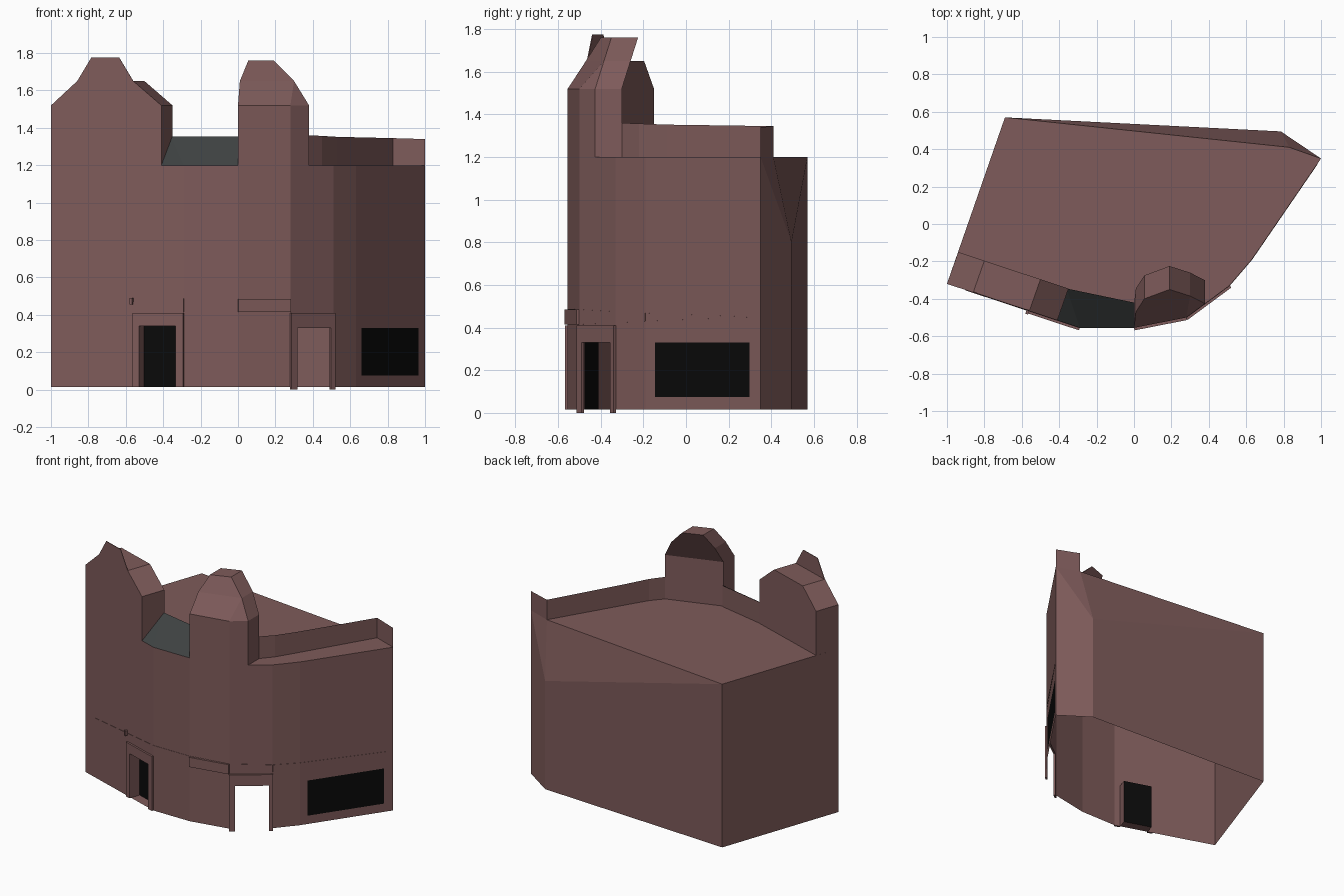
import bpy, bmesh
from mathutils import Vector

cube = bpy.data.objects.get("Cube")
if cube:
    bpy.data.objects.remove(cube)


def material(name, rgb):
    m = bpy.data.materials.new(name)
    m.use_nodes = True
    m.diffuse_color = (*rgb, 1)
    m.node_tree.nodes["Principled BSDF"].inputs["Base Color"].default_value = (*rgb, 1)
    return m


BRICK = material("dusky_brick", (0.21, 0.105, 0.103))
SLATE = material("dark_slate", (0.05, 0.056, 0.056))
BLACK = material("black_glass", (0.003, 0.003, 0.003))
BASE, ROOF = 0.015, 1.2


def make(name, faces, mat=BRICK):
    """Build an object from a list of polygons, welding shared corners."""
    bm = bmesh.new()
    for f in faces:
        bm.faces.new([bm.verts.new(p) for p in f])
    bmesh.ops.remove_doubles(bm, verts=bm.verts, dist=0.0005)
    if len(faces) > 1:
        bmesh.ops.recalc_face_normals(bm, faces=bm.faces)
    mesh = bpy.data.meshes.new(name)
    bm.to_mesh(mesh)
    bm.free()
    mesh.materials.append(mat)
    obj = bpy.data.objects.new(name, mesh)
    bpy.context.collection.objects.link(obj)
    return obj


def at(p, z):
    return (p[0], p[1], z)


def quad(p, q, z0, z1):
    return [at(p, z0), at(q, z0), at(q, z1), at(p, z1)]


def lerp(p, q, x):
    """Plan point on the line p-q at the given x."""
    t = (x - p[0]) / (q[0] - p[0])
    return (x, p[1] + t * (q[1] - p[1]))


def out(p, q, d):
    """Offset vector pointing out of the wall p-q."""
    return Vector((q[1] - p[1], p[0] - q[0], 0)).normalized() * d


def prism(front, offset):
    """Closed solid swept from a polygon along an offset."""
    a = [Vector(p) for p in front]
    b = [p + Vector(offset) for p in a]
    n = len(a)
    return [a, b[::-1]] + [[a[i], a[(i + 1) % n], b[(i + 1) % n], b[i]] for i in range(n)]


def slab(p, q, zp, zq, depth):
    """Board lying on the wall p-q; zp and zq are its height ranges at the ends."""
    face = [at(p, zp[0]), at(q, zq[0])]
    face += [at(q, zq[1])] if zq[1] > zq[0] else []
    face += [at(p, zp[1])] if zp[1] > zp[0] else []
    return prism(face, out(p, q, depth))


def holed(p, q, x0, x1, z0, z1):
    """Wall panel from base to roof with one opening."""
    a, b = lerp(p, q, x0), lerp(p, q, x1)
    faces = [quad(p, a, BASE, ROOF), quad(b, q, BASE, ROOF), quad(a, b, z1, ROOF)]
    if z0 > BASE:
        faces.append(quad(a, b, BASE, z0))
    return faces, a, b


# Plan outline, running from the rear right corner round the front
rear_a, left_end, bend_a, bend_b = (-.69, .57), (-1, -.32), (-.29, -.555), (0, -.555)
bend_c, bend_d, bend_e, corner = (.28, -.5), (.51, -.33), (.63, -.19), (1, .35)
rear_b, roof_b = (.785, .495), (.83, .41)

# Outer walls, open underneath
walls, da, db = holed(left_end, bend_a, -.525, -.33, BASE, .34)
more, ea, eb = holed(bend_c, bend_d, .31, .49, BASE, .33)
walls += more
more, wa, wb = holed(bend_e, corner, .66, .965, .075, .33)
walls += more
for p, q in [(rear_a, left_end), (bend_a, bend_b), (bend_b, bend_c), (bend_d, bend_e)]:
    walls.append(quad(p, q, BASE, ROOF))
knee = at(rear_b, .8)
walls += [
    [at(corner, BASE), at(rear_b, BASE), knee, at(corner, ROOF)],
    [at(corner, ROOF), knee, at(roof_b, ROOF)],
    [at(rear_b, BASE), at(rear_a, BASE), at(rear_a, .8), knee],
    [at(rear_a, .8), at(rear_a, ROOF), knee],
    [at(rear_a, ROOF), at(roof_b, ROOF), knee],
]
outline = [rear_a, left_end, bend_a, bend_b, bend_c, bend_d, bend_e, corner, roof_b]
walls.append([at(p, ROOF) for p in outline])
make("walls_and_roof", walls)

# Stepped gable at the front end, with a thin crest
def gable_point(x, z):
    return at(lerp(left_end, bend_a, x), z)


gable = [(-1, ROOF), (-.41, ROOF), (-.41, 1.52), (-.56, 1.65), (-.86, 1.65), (-1, 1.52)]
make("gable", prism([gable_point(*p) for p in gable], (.06, .17, 0)))
crest = [(-.86, 1.65), (-.56, 1.65), (-.635, 1.775), (-.785, 1.775)]
make("gable_crest", prism([gable_point(*p) for p in crest], (.001, .004, 0)))

# Leaning arched tower over the entrance
side = lerp(bend_c, bend_d, .38)
A = [Vector(p) for p in [at(bend_b, 1.52), (.01, -.47, 1.65), (.055, -.4, 1.76),
                         (.19, -.35, 1.76), (.3, -.385, 1.65), at(side, 1.52)]]
B = [p + Vector((0, .125, 0)) for p in A]
M = at(bend_c, 1.52)
tower = [[A[i], A[i + 1], B[i + 1], B[i]] for i in range(5)]
tower += [[A[0], M, A[4], A[1]], [M, A[5], A[4]], [A[1], A[4], A[3], A[2]],
          [B[5], B[0], B[1], B[4]], [B[4], B[1], B[2], B[3]]]
for p, q in [(bend_b, bend_c), (bend_c, side), (side, B[5]), (B[5], B[0]), (B[0], bend_b)]:
    tower.append(quad(p, q, ROOF, 1.52))
make("tower", tower)

# Sloping slate ledge between gable and tower, with its rear upstand
ga, gb = (-.36, -.345), (0, -.42)
foot = gable_point(-.41, ROOF)
make("slate_ledge", [[foot, at(bend_a, ROOF), at(ga, 1.355)],
                     [at(bend_a, ROOF), at(bend_b, ROOF), at(gb, 1.355), at(ga, 1.355)]], SLATE)
make("ledge_upstand", [quad(gb, ga, ROOF, 1.353)])

# Set-back parapet on the long side
path = [((.38, -.30), 1.36), ((.45, -.22), 1.357), ((.53, -.09), 1.352),
        (roof_b, 1.345), (corner, 1.34)]
make("parapet", [[at(p, ROOF), at(q, ROOF), at(q, zq), at(p, zp)]
                 for (p, zp), (q, zq) in zip(path, path[1:])])

# Window and recessed door
make("side_window", [quad(wa, wb, .075, .33)], BLACK)
inset = out(left_end, bend_a, -.07)
ia, ib = Vector((*da, 0)) + inset, Vector((*db, 0)) + inset
make("door_recess", [quad(da, ia, BASE, .34), quad(ib, db, BASE, .34),
                     [at(da, .34), at(db, .34), at(ib, .34), at(ia, .34)],
                     [at(da, BASE), at(db, BASE), at(ib, BASE), at(ia, BASE)]])
make("dark_door", [quad(ia, ib, BASE, .34)], BLACK)


# Door surrounds
def surround(name, p, q, x0, x1, a, b, top, z0):
    l, r = lerp(p, q, x0), lerp(p, q, x1)
    leg, head = (z0, top), (top, .41)
    make(name + "_right_post", slab(l, a, leg, leg, .014))
    make(name + "_left_post", slab(b, r, leg, leg, .014))
    make(name + "_lintel", slab(l, r, head, head, .014))


surround("recessed_door", left_end, bend_a, -.56, -.29, da, db, .34, BASE)
surround("open_door", bend_c, bend_d, .278, .512, ea, eb, .33, 0)

# Sign board, small bracket and tapering trim band
make("sign_board", slab(bend_b, bend_c, (.415, .485), (.415, .485), .014))
ba, bb = lerp(left_end, bend_a, -.575), lerp(left_end, bend_a, -.56)
make("bracket", slab(ba, bb, (.455, .49), (.455, .49), .02))
band = [(lerp(left_end, bend_a, -.9), .447, .447), (bend_a, .415, .488), (bend_b, .415, .488),
        (bend_c, .415, .485), (bend_d, .422, .475), (bend_e, .43, .468),
        (lerp(bend_e, corner, .98), .45, .45)]
for i, ((p, a, b), (q, c, d)) in enumerate(zip(band, band[1:])):
    make(f"trim_band_{i + 1}", slab(p, q, (a, b), (c, d), .002))
